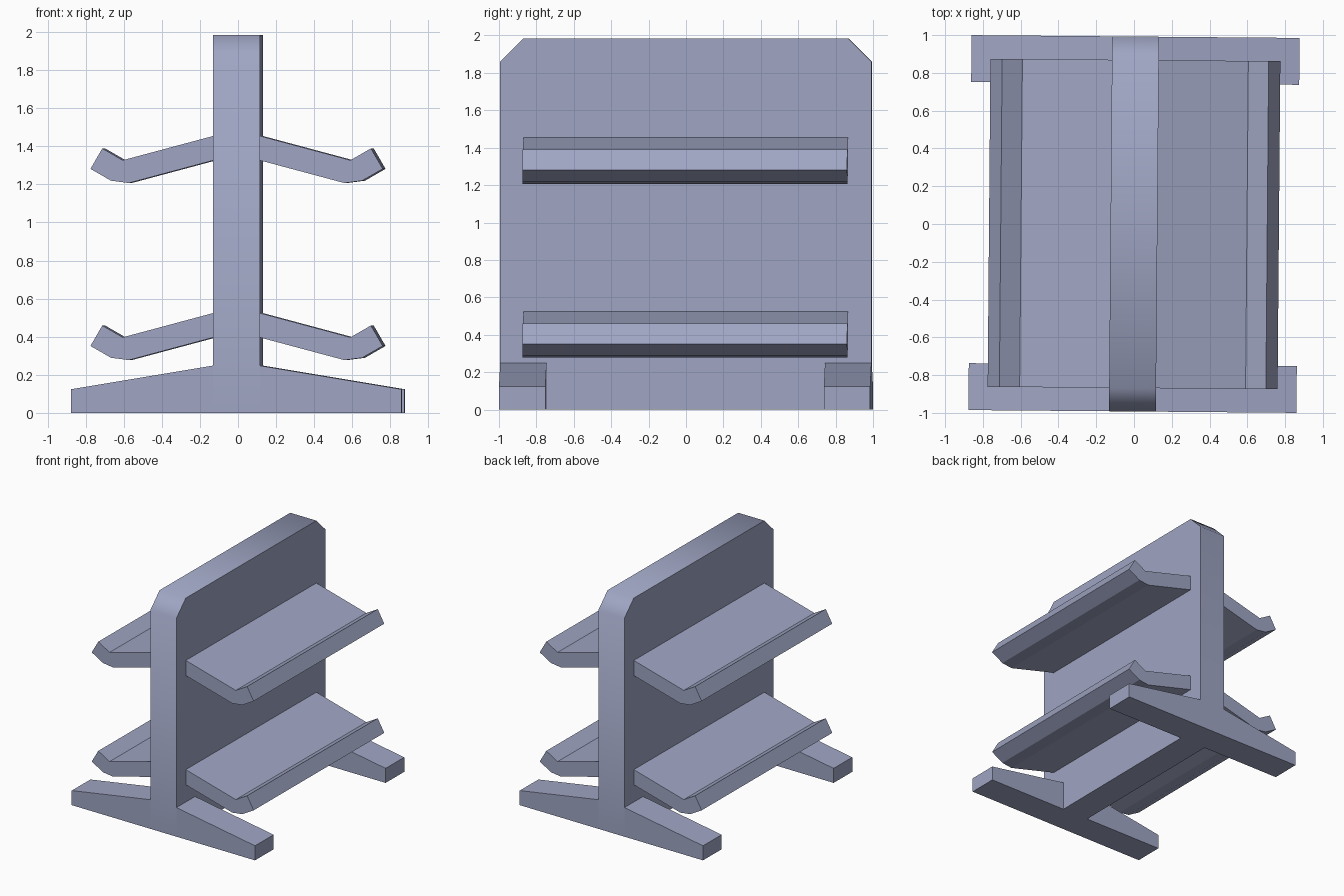
import bpy, bmesh, math
from mathutils import Matrix

if "Cube" in bpy.data.objects:
    bpy.data.objects.remove(bpy.data.objects["Cube"])

U = 0.2481               # module: panel thickness
TURN = Matrix.Rotation(-0.0085, 4, 'Z')   # whole unit stands very slightly turned

paint = bpy.data.materials.new("blue_grey_paint")
paint.diffuse_color = (0.35, 0.38, 0.55, 1)
paint.use_nodes = True
paint.node_tree.nodes["Principled BSDF"].inputs["Base Color"].default_value = paint.diffuse_color


def extrude(name, profile, to_3d, start, end):
    """Prism from a 2D profile; to_3d maps (a, b, depth) to a point."""
    bm = bmesh.new()
    rings = [[bm.verts.new(TURN @ Matrix.Translation(to_3d(a, b, d)).translation)
              for a, b in profile] for d in (start, end)]
    bm.faces.new(rings[0])
    bm.faces.new(rings[1][::-1])
    n = len(profile)
    for i in range(n):
        j = (i + 1) % n
        bm.faces.new((rings[0][i], rings[1][i], rings[1][j], rings[0][j]))
    bmesh.ops.recalc_face_normals(bm, faces=bm.faces[:])
    mesh = bpy.data.meshes.new(name)
    bm.to_mesh(mesh)
    bm.free()
    mesh.materials.append(paint)
    obj = bpy.data.objects.new(name, mesh)
    bpy.context.collection.objects.link(obj)
    return obj


# Upright centre panel with chamfered top corners
h, c = 4 * U, 0.5 * U
panel = extrude("centre_panel",
                [(-h, 0), (h, 0), (h, 8 * U - c), (h - c, 8 * U),
                 (-h + c, 8 * U), (-h, 8 * U - c)],
                lambda y, z, x: (x, y, z), -U / 2, U / 2)
bpy.context.view_layer.objects.active = panel
panel.select_set(True)
bpy.ops.object.shade_smooth_by_angle(angle=math.radians(50))

# Shelf section: slopes down 15 degrees, then a lip turned up 30 degrees
t = U / 2
s15, c15 = math.sin(math.radians(15)), math.cos(math.radians(15))
s30, c30 = 0.5, math.cos(math.radians(30))
px, pz = 0.598, 1.327                       # inner crease
slope = s15 / c15
under = (px - t * s15, pz - t * c15)
top_wall = pz + slope * (px - U / 2)
shelf = [(U / 2, top_wall), (px, pz),
         (px + t * c30, pz + t * s30),
         (px + t * c30 + t * s30, pz + t * s30 - t * c30),
         (px + t * s30, pz - t * c30),
         under, (U / 2, under[1] + slope * (under[0] - U / 2))]

# Tapered foot section
foot = [(U / 2, 0), (3.5 * U, 0), (3.5 * U, U / 2), (U / 2, U)]

for side, sx in (("left", -1), ("right", 1)):
    for level, drop in (("upper", 0), ("lower", 0.930)):
        extrude(f"{side}_{level}_shelf", shelf,
                lambda x, z, y: (sx * x, y, z - drop), -3.5 * U, 3.5 * U)
    for place, sy in (("front", -1), ("back", 1)):
        extrude(f"{side}_{place}_foot", foot,
                lambda x, z, y: (sx * x, sy * y, z), 3 * U, 4 * U)
